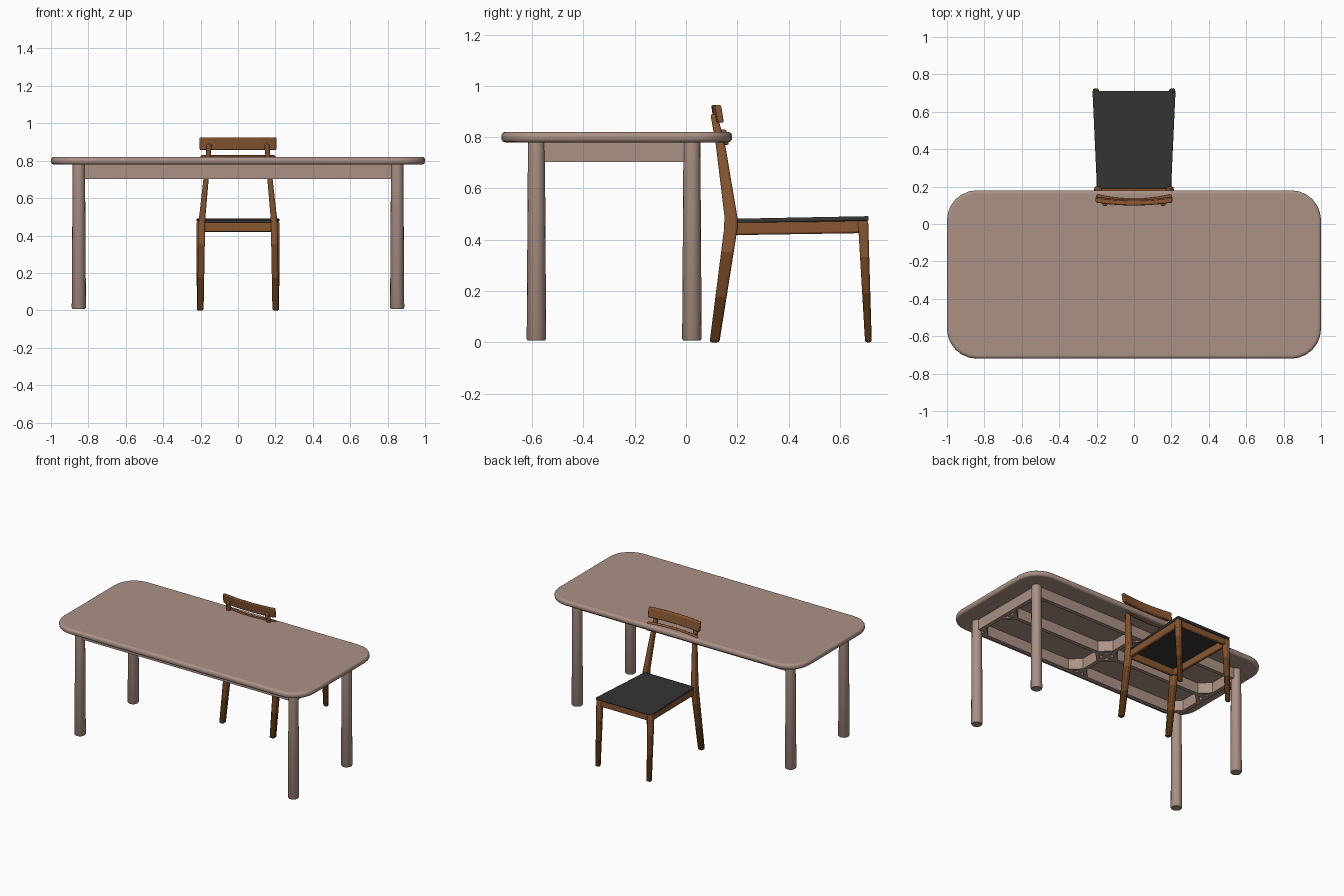
import bpy, bmesh, math
from mathutils import Vector

if "Cube" in bpy.data.objects:
    bpy.data.objects.remove(bpy.data.objects["Cube"])


def material(name, rgb):
    m = bpy.data.materials.new(name)
    m.diffuse_color = (*rgb, 1)
    m.use_nodes = True
    m.node_tree.nodes["Principled BSDF"].inputs["Base Color"].default_value = m.diffuse_color
    return m


TABLE = material("pale wood", (0.41, 0.285, 0.235))
BROWN = material("brown wood", (0.25, 0.095, 0.030))
MID = material("mid brown wood", (0.155, 0.056, 0.014))
DARK = material("dark brown wood", (0.085, 0.030, 0.006))
BLACK = material("black leather", (0.035, 0.035, 0.035))


def finish(name, bm, mats, bevel=0.0, segs=2, rule=None):
    """Turn a bmesh into an object, with optional rounded edges and colour rule."""
    bmesh.ops.recalc_face_normals(bm, faces=bm.faces)
    if rule:
        for f in bm.faces:
            f.material_index = rule(f.calc_center_median())
    me = bpy.data.meshes.new(name)
    bm.to_mesh(me)
    bm.free()
    ob = bpy.data.objects.new(name, me)
    bpy.context.collection.objects.link(ob)
    for m in mats:
        me.materials.append(m)
    if bevel:
        b = ob.modifiers.new("round", 'BEVEL')
        b.width, b.segments = bevel, segs
        b.limit_method, b.angle_limit = 'ANGLE', math.radians(40)
    bpy.ops.object.select_all(action='DESELECT')
    bpy.context.view_layer.objects.active = ob
    ob.select_set(True)
    bpy.ops.object.shade_smooth_by_angle(angle=math.radians(35))
    return ob


def loft(name, rings, mats, bevel=0.0, segs=2, rule=None):
    """Skin a list of equal-sized point rings and cap both ends."""
    bm = bmesh.new()
    vs = [[bm.verts.new(p) for p in r] for r in rings]
    n = len(vs[0])
    for a, b in zip(vs, vs[1:]):
        for i in range(n):
            bm.faces.new((a[i], a[(i + 1) % n], b[(i + 1) % n], b[i]))
    bm.faces.new(vs[0])
    bm.faces.new(vs[-1])
    return finish(name, bm, mats, bevel, segs, rule)


def flat_ring(x, y, z, w, d):
    return [(x + i * w / 2, y + j * d / 2, z) for i, j in ((-1, -1), (1, -1), (1, 1), (-1, 1))]


def box(name, x, y, z, mats, bevel=0.0):
    rings = [flat_ring(sum(x) / 2, sum(y) / 2, k, x[1] - x[0], y[1] - y[0]) for k in z]
    return loft(name, rings, mats, bevel)


def beam(name, a, b, w, h, mats, bevel=0.0):
    """Straight bar from a to b, w wide and h high."""
    a, b = Vector(a), Vector(b)
    side = (b - a).cross(Vector((0, 0, 1))).normalized() * w / 2
    up = Vector((0, 0, h / 2))
    return loft(name, [[p - side - up, p + side - up, p + side + up, p - side + up] for p in (a, b)],
                mats, bevel)


def post(name, path, mats, rule=None, steps=5):
    """Leg following (x, y, z, width, depth) stations."""
    rings = []
    for p, q in zip(path, path[1:]):
        for i in range(steps):
            t = i / steps
            rings.append(flat_ring(*[u + (v - u) * t for u, v in zip(p, q)]))
    rings.append(flat_ring(*path[-1]))
    return loft(name, rings, mats, 0.008, 2, rule)


# table top: rounded rectangle with a soft edge
R, CY = 0.16, -0.27
outline = []
for k, (sx, sy) in enumerate(((1, 1), (-1, 1), (-1, -1), (1, -1))):
    for i in range(7):
        a = math.radians(90 * k + 15 * i)
        outline.append((sx * (1 - R) + R * math.cos(a), CY + sy * (0.45 - R) + R * math.sin(a)))
loft("table_top", [[(x, y, z) for x, y in outline] for z in (0.78, 0.82)], [TABLE], 0.016, 4)

# table legs
for sx in (-1, 1):
    for cy in (-0.583, 0.023):
        rings = []
        for z, r in ((0.008, 0.034), (0.014, 0.038), (0.785, 0.033)):
            rings.append([(sx * 0.851 + r * math.cos(i * math.tau / 16),
                           cy + r * math.sin(i * math.tau / 16), z) for i in range(16)])
        loft("table_leg", rings, [TABLE])

# apron frame under the top, with a centre cross
AZ = (0.703, 0.785)
YF, YM, YB = -0.583, -0.28, 0.023
T = 0.014
for y in (YF, YM, YB):
    box("long_apron", (-0.85, 0.85), (y - T, y + T), AZ, [TABLE])
for x in (-0.85, 0, 0.85):
    box("cross_apron", (x - T, x + T), (YF, YB), AZ, [TABLE])

# diagonal blocks in the corners of the four frame cells
C = 0.08
for x0, dx in ((-0.85, 1), (0, -1), (0, 1), (0.85, -1)):
    for y0, dy in ((YF, 1), (YM, -1), (YM, 1), (YB, -1)):
        beam("corner_block", (x0 + dx * C, y0, 0.744), (x0, y0 + dy * C, 0.744), 0.024, 0.082, [TABLE])

# chair legs: darker towards the floor
WOODS = [BROWN, MID, DARK]


def shade(c):
    return 2 if c.z < 0.19 else 1 if c.z < 0.34 else 0


for s in (-1, 1):
    post("front_leg", [(s * 0.204, 0.711, 0, 0.032, 0.026), (s * 0.203, 0.690, 0.475, 0.038, 0.040)],
         WOODS, shade, 10)
    post("back_post", [(s * 0.201, 0.111, 0, 0.034, 0.038), (s * 0.194, 0.174, 0.44, 0.036, 0.052),
                       (s * 0.192, 0.175, 0.49, 0.034, 0.050), (s * 0.163, 0.133, 0.78, 0.026, 0.036),
                       (s * 0.154, 0.108, 0.89, 0.026, 0.026)], WOODS, shade)
    # side seat rail
    beam("side_rail", (s * 0.186, 0.18, 0.444), (s * 0.200, 0.69, 0.452), 0.026, 0.052, [BROWN], 0.008)

# front and back seat rails
beam("front_rail", (-0.2, 0.692, 0.451), (0.2, 0.692, 0.451), 0.024, 0.046, [BROWN], 0.006)
beam("rear_rail", (-0.19, 0.178, 0.445), (0.19, 0.178, 0.445), 0.024, 0.05, [BROWN], 0.006)

# seat pad: wider and slightly higher at the front
loft("seat", [[(-w, y, z), (w, y, z), (w, y, z + 0.018), (-w, y, z + 0.018)]
              for w, y, z in ((0.198, 0.19, 0.464), (0.222, 0.712, 0.474))], [BLACK], 0.006)


def curved_slat(name, half, y_mid, bow, z0, z1, lean, thick):
    """Back slat bowing away from the sitter, leaning back at its top."""
    rings = []
    for i in range(13):
        t = -1 + i / 6
        x, y = half * t, y_mid + bow * t * t
        rings.append([(x, y, z0), (x, y + thick, z0), (x, y + thick - lean, z1), (x, y - lean, z1)])
    return loft(name, rings, [BROWN], 0.006)


curved_slat("top_back_slat", 0.205, 0.108, 0.016, 0.857, 0.925, 0.010, 0.024)
curved_slat("lower_back_slat", 0.20, 0.128, 0.024, 0.770, 0.830, 0.010, 0.016)
